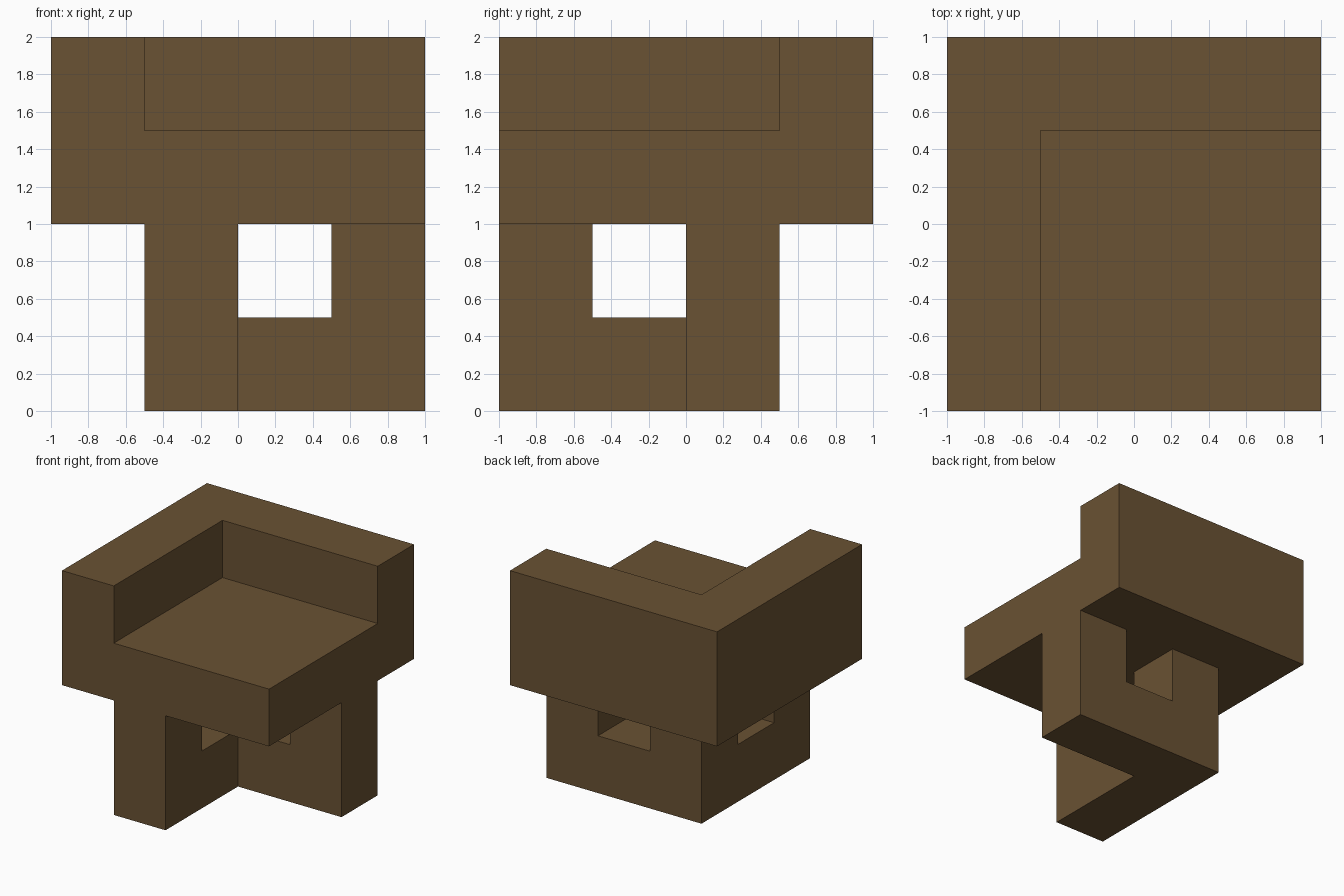
import bpy
import bmesh
from mathutils import Vector

default_cube = bpy.data.objects.get("Cube")
if default_cube:
    bpy.data.objects.remove(default_cube, do_unlink=True)

# Single brown wood colour
WOOD = (0.144, 0.084, 0.033, 1.0)
wood = bpy.data.materials.new("brown_wood")
wood.use_nodes = True
wood.diffuse_color = WOOD
bsdf = next(n for n in wood.node_tree.nodes if n.type == "BSDF_PRINCIPLED")
bsdf.inputs["Base Color"].default_value = WOOD
bsdf.inputs["Roughness"].default_value = 0.9


def prism(name, profile, axis, start, end):
    """Extrude a closed 2D profile along an axis; profile uses the other two axes in order."""
    def place(a, b):
        point = [a, b]
        point.insert("xyz".index(axis), start)
        return Vector(point)

    bm = bmesh.new()
    face = bm.faces.new([bm.verts.new(place(a, b)) for a, b in profile])
    extruded = bmesh.ops.extrude_face_region(bm, geom=[face])
    offset = Vector((0, 0, 0))
    offset["xyz".index(axis)] = end - start
    moved = [v for v in extruded["geom"] if isinstance(v, bmesh.types.BMVert)]
    bmesh.ops.translate(bm, verts=moved, vec=offset)
    bmesh.ops.recalc_face_normals(bm, faces=bm.faces)
    mesh = bpy.data.meshes.new(name)
    bm.to_mesh(mesh)
    bm.free()
    mesh.materials.append(wood)
    obj = bpy.data.objects.new(name, mesh)
    bpy.context.collection.objects.link(obj)
    return obj


# Corner backrest: L-shaped plan wrapping the back and one side
prism("corner_backrest",
      [(-1, -1), (-0.5, -1), (-0.5, 0.5), (1, 0.5), (1, 1), (-1, 1)],
      "z", 1, 2)

# Thick square seat nested inside the backrest
prism("seat", [(-0.5, -1), (1, -1), (1, 0.5), (-0.5, 0.5)], "z", 1, 1.5)

# Rear leg wall, including the corner post, with an opening below the seat
prism("rear_leg_wall",
      [(-0.5, 0), (1, 0), (1, 1), (0.5, 1), (0.5, 0.5), (0, 0.5), (0, 1), (-0.5, 1)],
      "y", 0, 0.5)

# Side leg wall running forward from the corner post, with a matching opening
prism("side_leg_wall",
      [(0, 0), (0, 0.5), (-0.5, 0.5), (-0.5, 1), (-1, 1), (-1, 0)],
      "x", -0.5, 0)
